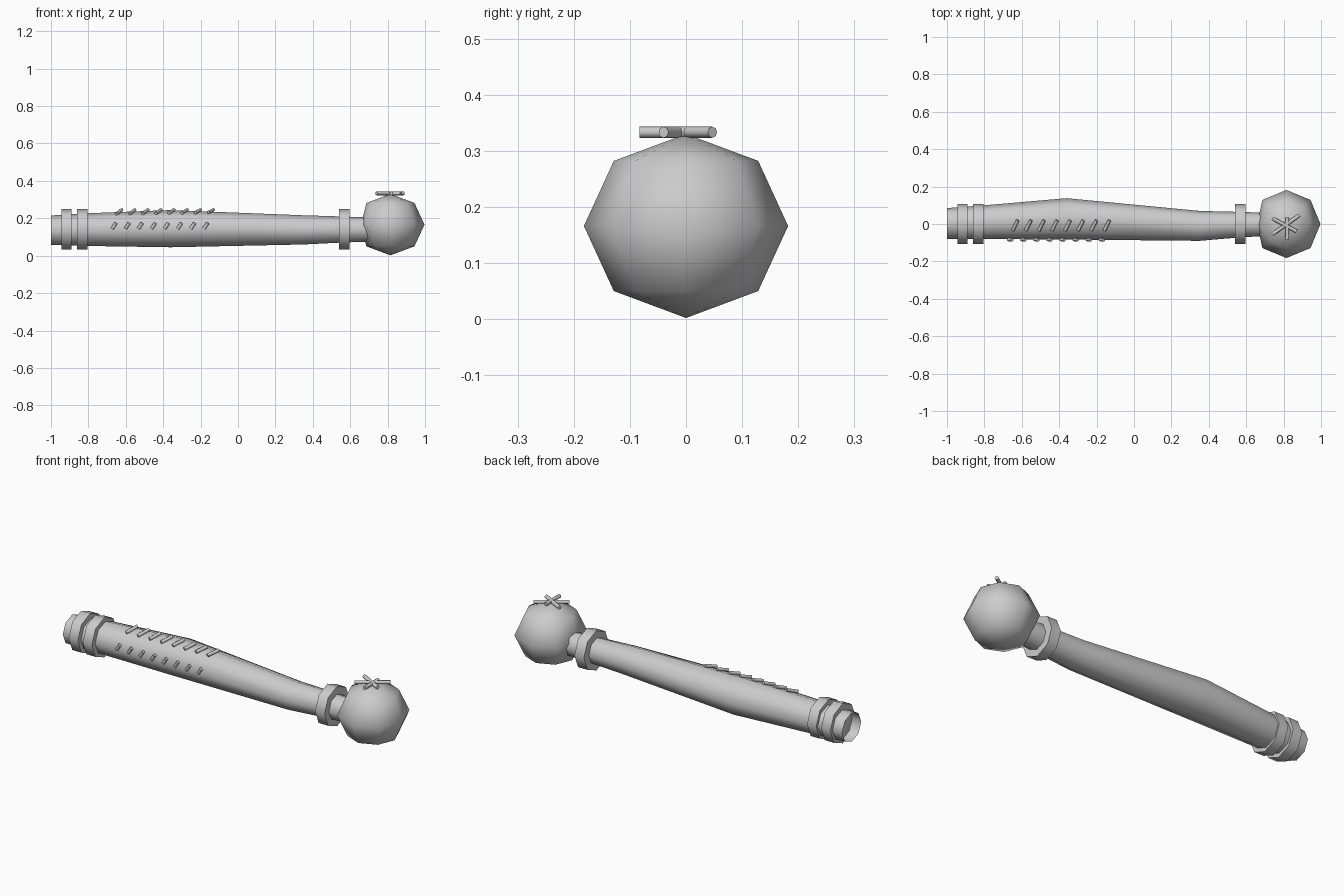
import bpy, bmesh, math
from mathutils import Vector

cube = bpy.data.objects.get("Cube")
if cube:
    bpy.data.objects.remove(cube, do_unlink=True)

GREY = (0.6, 0.6, 0.6, 1)
mat = bpy.data.materials.new("plain grey")
mat.use_nodes = True
mat.diffuse_color = GREY
for node in mat.node_tree.nodes:
    if node.type == 'BSDF_PRINCIPLED':
        node.inputs["Base Color"].default_value = GREY

SIDES = 8
AXIS_Z = 0.142


def finish(name, bm, angle=50):
    bmesh.ops.recalc_face_normals(bm, faces=bm.faces)
    mesh = bpy.data.meshes.new(name)
    bm.to_mesh(mesh)
    bm.free()
    mesh.materials.append(mat)
    ob = bpy.data.objects.new(name, mesh)
    bpy.context.collection.objects.link(ob)
    bpy.ops.object.select_all(action='DESELECT')
    ob.select_set(True)
    bpy.context.view_layer.objects.active = ob
    bpy.ops.object.shade_smooth_by_angle(angle=math.radians(angle))
    return ob


def loft(name, sections, caps):
    """Skin elliptical sections given as x, front y, back y, bottom z, top z."""
    bm = bmesh.new()
    rings = []
    for x, y0, y1, z0, z1 in sections:
        ring = []
        for i in range(SIDES):
            a = math.tau * i / SIDES
            ring.append(bm.verts.new((x, (y0 + y1) / 2 + (y1 - y0) / 2 * math.cos(a),
                                      (z0 + z1) / 2 + (z1 - z0) / 2 * math.sin(a))))
        rings.append(ring)
    for a, b in zip(rings, rings[1:]):
        for i in range(SIDES):
            j = (i + 1) % SIDES
            bm.faces.new((a[i], a[j], b[j], b[i]))
    if caps:
        bm.faces.new(rings[0])
        bm.faces.new(rings[-1])
    return finish(name, bm)


def rod(name, start, end, radius):
    start, end = Vector(start), Vector(end)
    bm = bmesh.new()
    bmesh.ops.create_cone(bm, cap_ends=True, segments=8, radius1=radius,
                          radius2=radius, depth=(end - start).length)
    ob = finish(name, bm)
    ob.location = (start + end) / 2
    ob.rotation_euler = (end - start).to_track_quat('Z', 'Y').to_euler()


# Swelling hollow handle, open at its far end
loft("handle", [
    (-1.0, -0.08, 0.085, 0.058, 0.215),
    (-0.8, -0.08, 0.10, 0.052, 0.227),
    (-0.36, -0.083, 0.138, 0.045, 0.244),
    (0.35, -0.09, 0.07, 0.06, 0.216),
    (0.55, -0.073, 0.065, 0.07, 0.21),
    (0.72, -0.063, 0.06, 0.076, 0.204)], caps=False)

# Raised collars
for name, x0, x1 in (("end_collar", -0.945, -0.89), ("grip_collar", -0.86, -0.805),
                     ("neck_collar", 0.54, 0.597)):
    r = 0.108
    loft(name, [(x, -r, r, AXIS_Z - r, AXIS_Z + r) for x in (x0, x1)], caps=True)

# Faceted ball, pressed in where the neck meets it
bm = bmesh.new()
bmesh.ops.create_uvsphere(bm, u_segments=8, v_segments=4, radius=1)
for v in bm.verts:
    v.co = Vector((0.815 + 0.182 * v.co.x, 0.182 * v.co.y, 0.166 + 0.164 * v.co.z))
    v.co.x = max(v.co.x, 0.658)
finish("ball_head", bm, 80)

# Two rows of slanted studs
for i in range(8):
    x = -0.635 + 0.07 * i
    rod("top_stud", (x - 0.014, -0.035, 0.224 + 0.001 * i),
        (x + 0.014, 0.02, 0.246), 0.009)
    x -= 0.027
    rod("front_stud", (x - 0.01, -0.083, 0.145), (x + 0.01, -0.085, 0.175), 0.009)

# Crossed rods on top of the ball
for a, b in (((0.74, 0.03), (0.87, -0.04)), ((0.885, 0.047), (0.74, -0.055)),
             ((0.82, -0.083), (0.82, 0.035))):
    rod("crossed_rod", (*a, 0.333), (*b, 0.333), 0.01)
